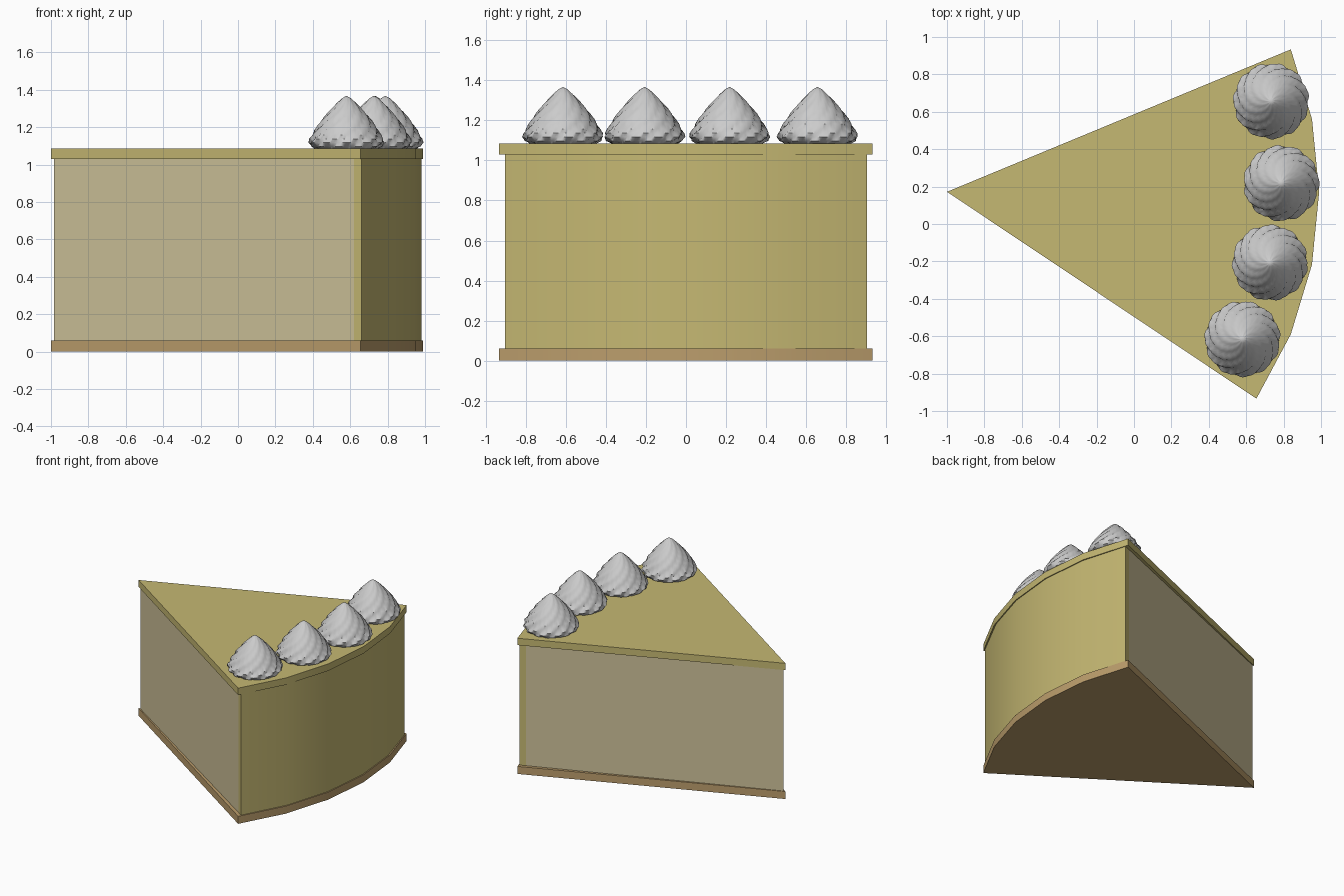
import bpy, bmesh
from math import sin, cos, pi, radians

if "Cube" in bpy.data.objects:
    bpy.data.objects.remove(bpy.data.objects["Cube"])

TIP_Y = 0.172


def material(name, rgb):
    m = bpy.data.materials.new(name)
    m.diffuse_color = (*rgb, 1)
    m.use_nodes = True
    m.node_tree.nodes["Principled BSDF"].inputs["Base Color"].default_value = m.diffuse_color
    return m


cream_mat = material("frosting_yellow", (0.56, 0.48, 0.17))
cake_mat = material("sponge_tan", (0.62, 0.54, 0.32))
crust_mat = material("crust_brown", (0.50, 0.34, 0.15))


def finish(bm, name, mat=None, angle=30):
    bmesh.ops.recalc_face_normals(bm, faces=bm.faces)
    mesh = bpy.data.meshes.new(name)
    bm.to_mesh(mesh)
    bm.free()
    ob = bpy.data.objects.new(name, mesh)
    bpy.context.collection.objects.link(ob)
    if mat:
        mesh.materials.append(mat)
    bpy.ops.object.select_all(action='DESELECT')
    ob.select_set(True)
    bpy.context.view_layer.objects.active = ob
    bpy.ops.object.shade_smooth_by_angle(angle=radians(angle))
    return ob


def arc(tip_x, r, a0, a1, n=5):
    angles = [radians(a0 + (a1 - a0) * i / n) for i in range(n + 1)]
    return [(tip_x + r * cos(a), TIP_Y + r * sin(a)) for a in angles]


def extrude_outline(name, pts, z0, z1, mat):
    bm = bmesh.new()
    face = bm.faces.new([bm.verts.new((x, y, z0)) for x, y in pts])
    top = bmesh.ops.extrude_face_region(bm, geom=[face], use_keep_orig=True)
    verts = [g for g in top["geom"] if isinstance(g, bmesh.types.BMVert)]
    bmesh.ops.translate(bm, verts=verts, vec=(0, 0, z1 - z0))
    return finish(bm, name, mat)


# Crust and top frosting share the full wedge outline
slab = [(-1, TIP_Y)] + arc(-1, 1.99, -33.75, 22.5)
extrude_outline("crust_base", slab, 0, 0.06, crust_mat)
extrude_outline("top_frosting", slab, 1.03, 1.085, cream_mat)

# Sponge wedge and the frosting band behind it
IN_TIP, A0, A1 = -0.985, -33.2, 21.9
inner = arc(IN_TIP, 1.918, A0, A1)
outer = arc(IN_TIP, 1.967, A0, A1)
extrude_outline("sponge", [(IN_TIP, TIP_Y)] + inner, 0.06, 1.03, cake_mat)
extrude_outline("back_frosting", outer + inner[::-1], 0.06, 1.03, cream_mat)


# Piped cream swirl: twisted, lobed rings closing to a point
PROFILE = [(0.165, 0.0), (0.192, 0.015), (0.203, 0.035), (0.198, 0.055),
           (0.186, 0.075), (0.172, 0.10), (0.156, 0.125), (0.138, 0.15),
           (0.118, 0.175), (0.096, 0.20), (0.073, 0.225), (0.048, 0.25),
           (0.022, 0.273)]


def swirl(name, x, y, turn, lobes=11, n=88, z=1.083):
    bm = bmesh.new()
    rings = []
    for r, h in PROFILE:
        twist = turn + 2.4 * (h / 0.285) ** 0.8
        ring = []
        for i in range(n):
            a = 2 * pi * i / n
            ridge = abs(sin(lobes * (a - twist) / 2))
            rr = r * (0.90 + 0.11 * ridge)
            ring.append(bm.verts.new((x + rr * cos(a), y + rr * sin(a), z + h)))
        rings.append(ring)
    for lo, hi in zip(rings, rings[1:]):
        for i in range(n):
            j = (i + 1) % n
            bm.faces.new((lo[i], lo[j], hi[j], hi[i]))
    apex = bm.verts.new((x, y, z + 0.285))
    for i in range(n):
        bm.faces.new((rings[-1][i], rings[-1][(i + 1) % n], apex))
    bm.faces.new(rings[0][::-1])
    return finish(bm, name, angle=45)


# Four swirls along the rounded edge
spots = [(0.58, -0.615), (0.727, -0.207), (0.788, 0.218), (0.733, 0.657)]
for k, (sx, sy) in enumerate(spots):
    swirl(f"cream_swirl_{k + 1}", sx, sy, radians(11.25 * k))
